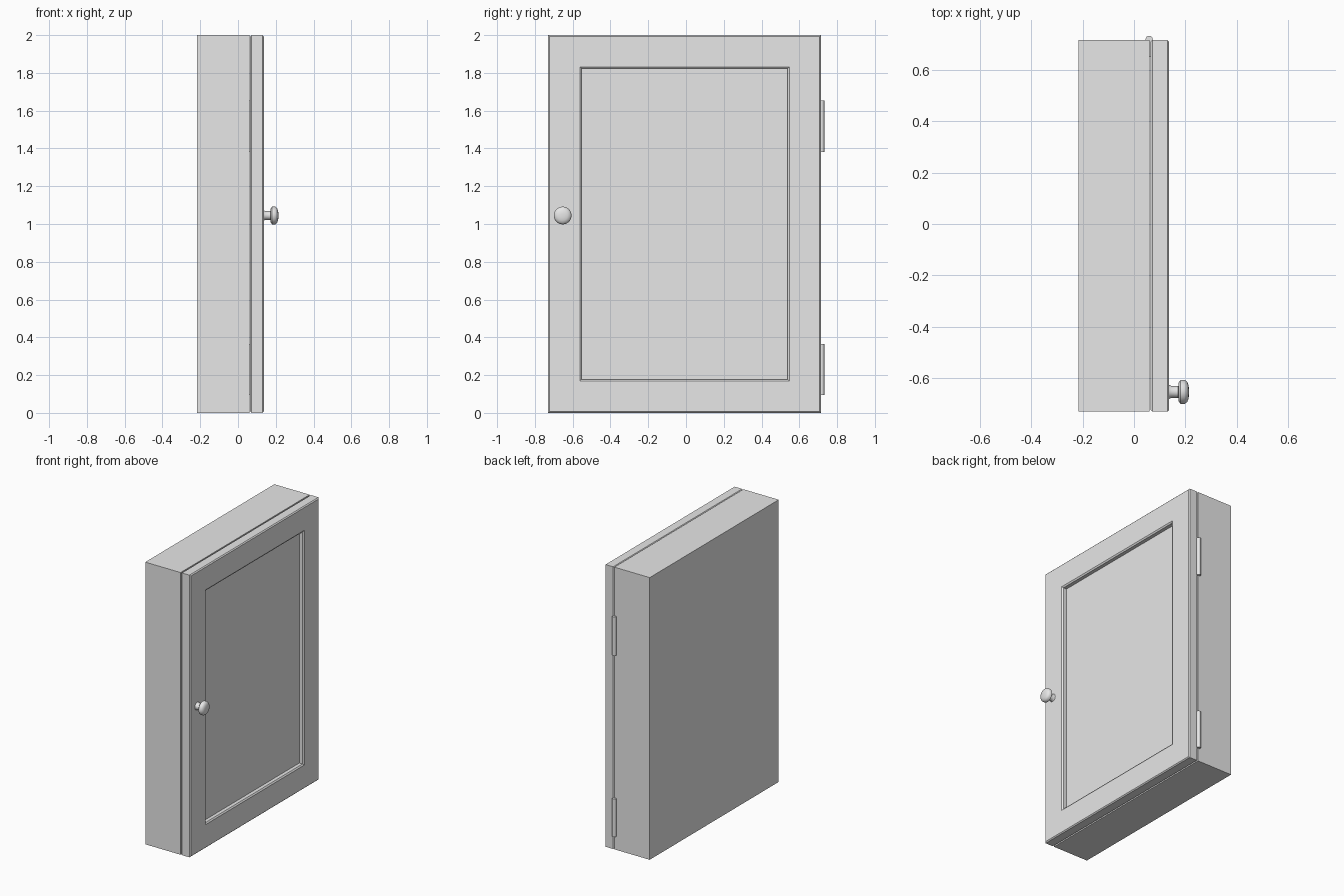
import bpy
import bmesh
from math import pi, cos, sin
from mathutils import Matrix

cube = bpy.data.objects.get("Cube")
if cube:
    bpy.data.objects.remove(cube, do_unlink=True)

grey = bpy.data.materials.new("plain grey")
grey.use_nodes = True
color = (0.8, 0.8, 0.8, 1)
grey.diffuse_color = color
grey.node_tree.nodes["Principled BSDF"].inputs["Base Color"].default_value = color


def finish(name, bm, smooth=False):
    bmesh.ops.recalc_face_normals(bm, faces=bm.faces)
    mesh = bpy.data.meshes.new(name)
    bm.to_mesh(mesh)
    bm.free()
    mesh.materials.append(grey)
    ob = bpy.data.objects.new(name, mesh)
    bpy.context.collection.objects.link(ob)
    if smooth:
        bpy.ops.object.select_all(action='DESELECT')
        ob.select_set(True)
        bpy.context.view_layer.objects.active = ob
        bpy.ops.object.shade_smooth_by_angle(angle=0.7)
    return ob


def box(name, x0, x1, y0, y1, z0, z1):
    bm = bmesh.new()
    bmesh.ops.create_cube(bm, size=1)
    for v in bm.verts:
        v.co = (x1 if v.co.x > 0 else x0,
                y1 if v.co.y > 0 else y0,
                z1 if v.co.z > 0 else z0)
    return finish(name, bm)


def loft(name, rings, cap_ends, close):
    """Skin a list of equal-length closed rings of points."""
    bm = bmesh.new()
    loops = [[bm.verts.new(p) for p in ring] for ring in rings]
    pairs = list(zip(loops, loops[1:]))
    if close:
        pairs.append((loops[-1], loops[0]))
    for a, b in pairs:
        n = len(a)
        for i in range(n):
            j = (i + 1) % n
            bm.faces.new((a[i], a[j], b[j], b[i]))
    if cap_ends:
        bm.faces.new(loops[0])
        bm.faces.new(loops[-1])
    return finish(name, bm, smooth=not close and len(loops[0]) > 4)


def rect(x, inset, y0=-0.73, y1=0.715, z0=0.0, z1=2.0):
    return [(x, y0 + inset, z0 + inset), (x, y1 - inset, z0 + inset),
            (x, y1 - inset, z1 - inset), (x, y0 + inset, z1 - inset)]


# Hollow cabinet body, open towards the door
loft("cabinet_body", [rect(-0.17, 0.05), rect(0.061, 0.05), rect(0.061, 0),
                      rect(-0.216, 0)], True, False)
for i, z in enumerate((0.65, 1.3)):
    box(f"shelf_{i + 1}", -0.17, 0.02, -0.68, 0.665, z, z + 0.03)

# Door frame with chamfered outer and inner edges
c = 0.007
frame = [(0.064, c), (0.071, 0), (0.130, 0), (0.137, c),
         (0.137, 0.168), (0.130, 0.178), (0.095, 0.178), (0.064, 0.178)]
loft("door_frame", [rect(x, inset) for x, inset in frame], False, True)
box("door_panel", 0.085, 0.105, -0.56, 0.545, 0.17, 1.83)

# Turned knob
profile = [(0.137, 0.027), (0.146, 0.023), (0.172, 0.023), (0.173, 0.036),
           (0.181, 0.047), (0.197, 0.047), (0.207, 0.039), (0.212, 0.026),
           (0.214, 0.010)]
sides = 32
loft("door_knob", [[(x, -0.653 + r * cos(2 * pi * i / sides),
                     1.045 + r * sin(2 * pi * i / sides)) for i in range(sides)]
                   for x, r in profile], True, False)

# Hinge knuckles and leaves
for name, z0, z1 in (("lower_hinge", 0.095, 0.365), ("upper_hinge", 1.38, 1.655)):
    bm = bmesh.new()
    bmesh.ops.create_cone(bm, cap_ends=True, segments=16, radius1=0.014,
                          radius2=0.014, depth=z1 - z0,
                          matrix=Matrix.Translation((0.059, 0.718, (z0 + z1) / 2)))
    finish(name + "_knuckle", bm, smooth=True)
    box(name + "_leaf", 0.060, 0.065, 0.65, 0.716, z0, z1)
